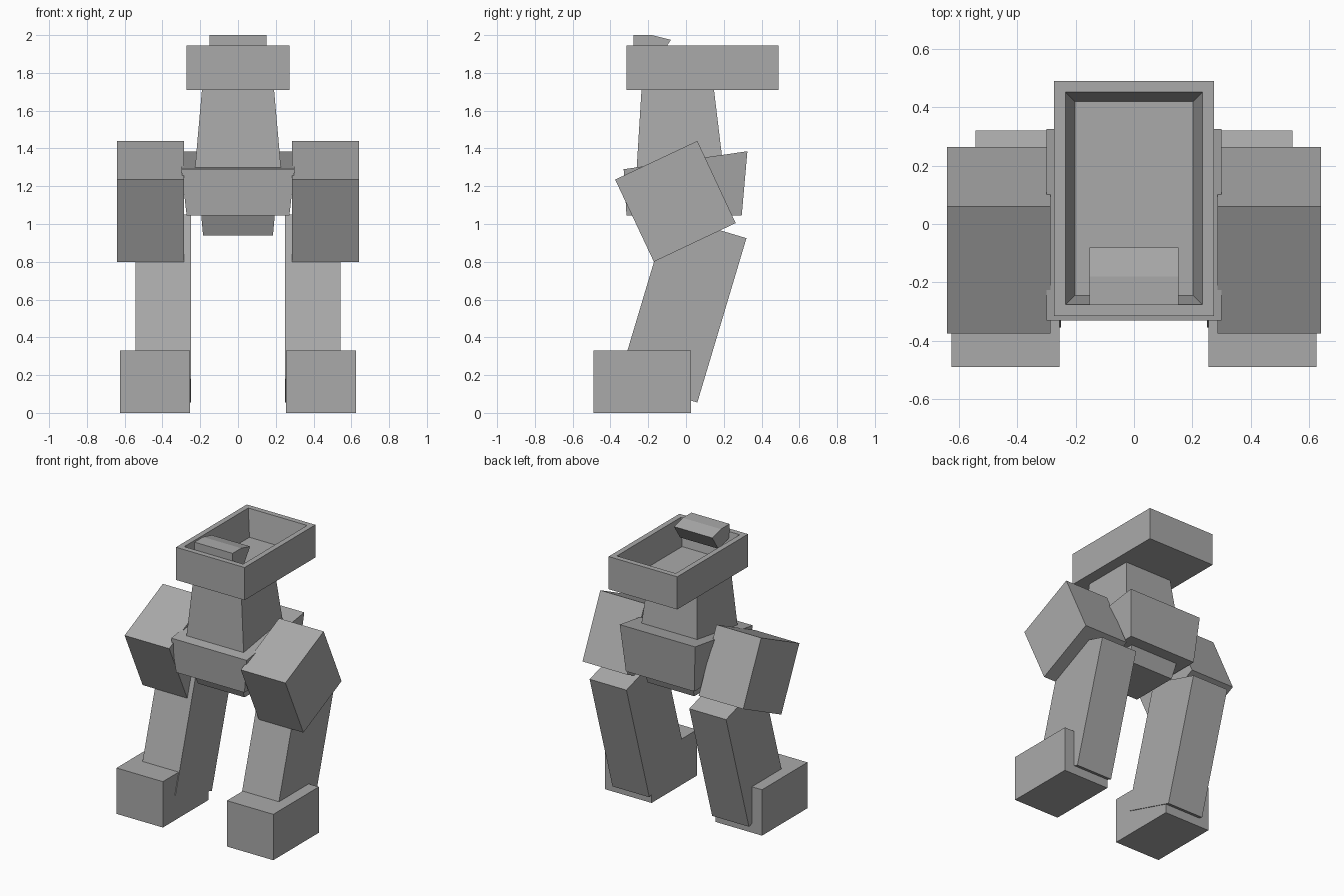
import bpy
import bmesh

if "Cube" in bpy.data.objects:
    bpy.data.objects.remove(bpy.data.objects["Cube"], do_unlink=True)

grey = bpy.data.materials.new("plain_grey")
grey.use_nodes = True
colour = (0.4, 0.4, 0.4, 1)
grey.diffuse_color = colour
grey.node_tree.nodes["Principled BSDF"].inputs["Base Color"].default_value = colour


def finish(name, bm):
    bmesh.ops.recalc_face_normals(bm, faces=bm.faces[:])
    mesh = bpy.data.meshes.new(name)
    bm.to_mesh(mesh)
    bm.free()
    mesh.materials.append(grey)
    obj = bpy.data.objects.new(name, mesh)
    bpy.context.collection.objects.link(obj)
    return obj


def prism(profile, inner=None, side=1):
    """Side profile of (y, z, outer x), spanned to -x or to a fixed inner x."""
    bm = bmesh.new()
    a = [bm.verts.new((side * x, y, z)) for y, z, x in profile]
    b = [bm.verts.new((side * (-x if inner is None else inner), y, z))
         for y, z, x in profile]
    bm.faces.new(a)
    bm.faces.new(b)
    n = len(a)
    for i in range(n):
        j = (i + 1) % n
        bm.faces.new((a[i], a[j], b[j], b[i]))
    return bm


def flat(points, x):
    return [(y, z, x) for y, z in points]


# Legs, one set per side
foot = [(-0.49, 0), (0.027, 0), (0.027, 0.33), (-0.49, 0.33)]
shin = [(-0.355, 0.179), (0.06, 0.055), (0.32, 0.925), (-0.095, 1.049)]
thigh = [(-0.17, 0.80), (0.263, 1.005), (0.06, 1.44), (-0.375, 1.235)]
for side, label in ((1, "left"), (-1, "right")):
    finish(label + "_foot", prism(flat(foot, 0.624), 0.255, side))
    finish(label + "_shin", prism(flat(shin, 0.543), 0.25, side))
    finish(label + "_thigh", prism(flat(thigh, 0.64), 0.285, side))

# Pelvis, torso with a sloping top, and tapered neck
finish("pelvis", prism([(-0.19, 0.94, 0.185), (0.17, 0.94, 0.185),
                        (0.21, 1.05, 0.195), (-0.24, 1.05, 0.195)]))
finish("torso", prism([(-0.315, 1.045, 0.272), (0.295, 1.045, 0.272),
                       (0.325, 1.385, 0.3), (-0.33, 1.29, 0.3)]))
finish("neck", prism([(-0.262, 1.28, 0.229), (0.2, 1.28, 0.229),
                      (0.147, 1.72, 0.19), (-0.235, 1.72, 0.19)]))

# Head: a box with a sloping recess pressed into the top
bm = prism(flat([(-0.315, 1.71), (0.49, 1.71), (0.49, 1.945), (-0.315, 1.945)], 0.273))
bmesh.ops.recalc_face_normals(bm, faces=bm.faces[:])
top = max(bm.faces, key=lambda f: f.calc_center_median().z)
bmesh.ops.inset_region(bm, faces=[top], thickness=0.055)
bmesh.ops.inset_region(bm, faces=[top], thickness=0.045)
for v in top.verts:
    v.co.z = 1.755
finish("head", bm)

# Raised tab on the front rim, undercut at the back
finish("head_tab", prism(flat([(-0.278, 1.90), (-0.278, 2.0), (-0.18, 2.0), (-0.08, 1.975),
                               (-0.15, 1.87)], 0.152)))
